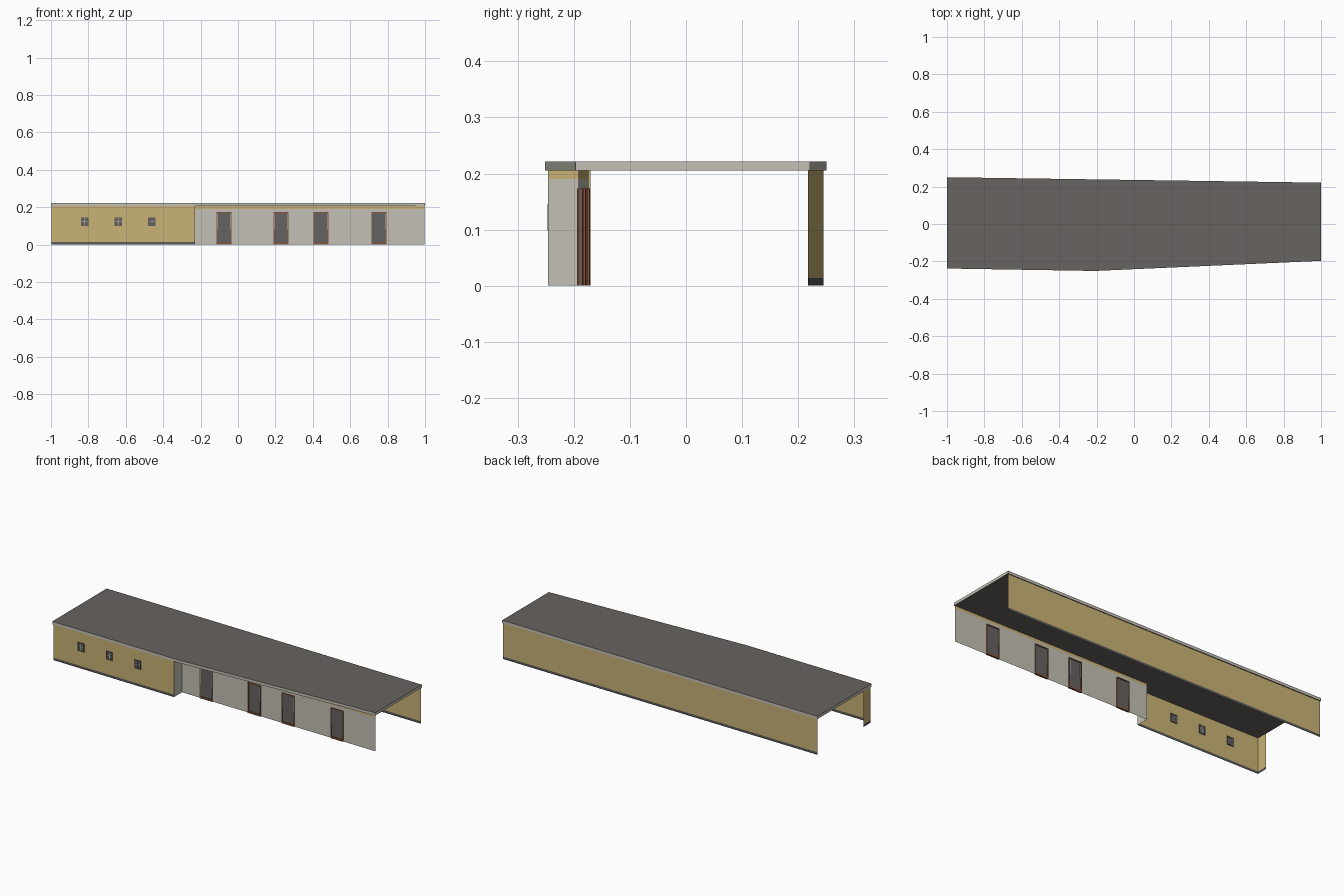
import bpy, bmesh, math
from mathutils import Vector

cube = bpy.data.objects.get("Cube")
if cube:
    bpy.data.objects.remove(cube)


def material(name, rgb):
    m = bpy.data.materials.new(name)
    m.use_nodes = True
    m.diffuse_color = (*rgb, 1)
    m.node_tree.nodes["Principled BSDF"].inputs["Base Color"].default_value = (*rgb, 1)
    return m


TAN = material("tan plaster", (0.58, 0.45, 0.18))
PALE = material("pale grey stone", (0.55, 0.53, 0.46))
ROOF = material("roof grey", (0.135, 0.125, 0.118))
PLINTH = material("dark plinth", (0.10, 0.10, 0.10))
BROWN = material("brown timber", (0.24, 0.085, 0.04))
PANEL = material("grey glazing", (0.13, 0.125, 0.12))

EAVES, RIDGE = 0.205, 0.221
PLINTH_TOP, BAND_BOTTOM = 0.014, 0.19


def finish(name, bm, mats):
    mesh = bpy.data.meshes.new(name)
    bm.to_mesh(mesh)
    bm.free()
    for m in mats:
        mesh.materials.append(m)
    obj = bpy.data.objects.new(name, mesh)
    bpy.context.collection.objects.link(obj)
    return obj


def wall(name, a, b, mats, split, holes=()):
    """Thin wall from a to b, two colours split by height, with openings.
    Each hole is (start, end, bottom, top) measured along the wall."""
    a, b = Vector(a), Vector(b)
    length = (b - a).length
    along = (b - a).normalized()
    us = sorted({0, length} | {u for h in holes for u in h[:2]})
    zs = sorted({0, split, EAVES} | {z for h in holes for z in h[2:]})
    bm = bmesh.new()
    for u0, u1 in zip(us, us[1:]):
        for z0, z1 in zip(zs, zs[1:]):
            u, z = (u0 + u1) / 2, (z0 + z1) / 2
            if any(h[0] < u < h[1] and h[2] < z < h[3] for h in holes):
                continue
            corners = [(u0, z0), (u1, z0), (u1, z1), (u0, z1)]
            f = bm.faces.new([bm.verts.new((*(a + along * p), q)) for p, q in corners])
            f.material_index = int(z > split)
    bmesh.ops.remove_doubles(bm, verts=bm.verts, dist=1e-5)
    return finish(name, bm, mats)


def plate(name, a, b, span, depth, mat):
    """Box lying in the wall line a-b, covering span (start, end, bottom, top)."""
    a, b = Vector(a), Vector(b)
    d = b - a
    u0, u1, z0, z1 = span
    bm = bmesh.new()
    bmesh.ops.create_cube(bm, size=1)
    bmesh.ops.scale(bm, vec=(u1 - u0, depth, z1 - z0), verts=bm.verts)
    obj = finish(name, bm, [mat])
    obj.location = (*(a + d.normalized() * (u0 + u1) / 2), (z0 + z1) / 2)
    obj.rotation_euler.z = math.atan2(d.y, d.x)


def framed(name, a, b, hole, t, depth, mat, sill):
    """Frame bars round an opening, with a thin panel filling it."""
    u0, u1, z0, z1 = hole
    plate(name + "_panel", a, b, hole, 0.003, PANEL)
    plate(name + "_left_jamb", a, b, (u0, u0 + t, z0, z1), depth, mat)
    plate(name + "_right_jamb", a, b, (u1 - t, u1, z0, z1), depth, mat)
    plate(name + "_head", a, b, (u0 + t, u1 - t, z1 - t, z1), depth, mat)
    plate(name + "_sill", a, b, (u0 + t, u1 - t, z0, z0 + sill), depth, mat)


# Plan corners
front_end, front_step = (-0.997, -0.233), (-0.23, -0.246)
inner_step, inner_end = (-0.23, -0.174), (0.997, -0.192)
return_end = (-0.997, -0.17)

# Tan front wing with three small windows
windows = [(x + 0.977, x + 1.017, 0.098, 0.146) for x in (-0.82, -0.64, -0.46)]
wall("front_wing_wall", front_end, front_step, [PLINTH, TAN], PLINTH_TOP, windows)
wall("side_return_wall", return_end, front_end, [PLINTH, TAN], PLINTH_TOP)
for i, w in enumerate(windows):
    name = f"window_{i + 1}"
    framed(name, front_end, front_step, w, 0.004, 0.008, PLINTH, 0.004)
    mid, zmid = (w[0] + w[1]) / 2, (w[2] + w[3]) / 2
    plate(name + "_mullion", front_end, front_step,
          (mid - 0.001, mid + 0.001, w[2], w[3]), 0.005, PALE)
    plate(name + "_transom", front_end, front_step,
          (w[0], w[1], zmid - 0.001, zmid + 0.001), 0.005, PALE)

# Recessed pale wall with four doors and a tan band under the eaves
doors = [(x + 0.19, x + 0.27, 0, 0.173) for x in (-0.075, 0.23, 0.445, 0.755)]
wall("step_wall", front_step, inner_step, [PALE, TAN], BAND_BOTTOM)
wall("recessed_wall", inner_step, inner_end, [PALE, TAN], BAND_BOTTOM, doors)
for i, d in enumerate(doors):
    name = f"door_{i + 1}"
    framed(name, inner_step, inner_end, d, 0.005, 0.010, BROWN, 0.010)
    for side, u in (("left", d[0] + 0.007), ("right", d[1] - 0.007)):
        plate(f"{name}_{side}_trim", inner_step, inner_end,
              (u - 0.001, u + 0.001, 0.08, 0.165), 0.006, PALE)

# Long plain back wall
wall("back_wall", (0.997, 0.217), (-0.997, 0.245), [PLINTH, TAN], PLINTH_TOP)

# Flat roof slab with pale fascia
outline = [(-1, -0.238), (-0.21, -0.251), (1, -0.197), (1, 0.221), (-1, 0.25)]
bm = bmesh.new()
base = bm.faces.new([bm.verts.new((x, y, EAVES)) for x, y in outline])
top = bmesh.ops.extrude_face_region(bm, geom=[base], use_keep_orig=True)["geom"]
bmesh.ops.translate(bm, vec=(0, 0, RIDGE - EAVES),
                    verts=[v for v in top if isinstance(v, bmesh.types.BMVert)])
bmesh.ops.recalc_face_normals(bm, faces=bm.faces)
for f in bm.faces:
    f.material_index = int(abs(f.normal.z) < 0.5)
finish("roof", bm, [ROOF, PALE])
